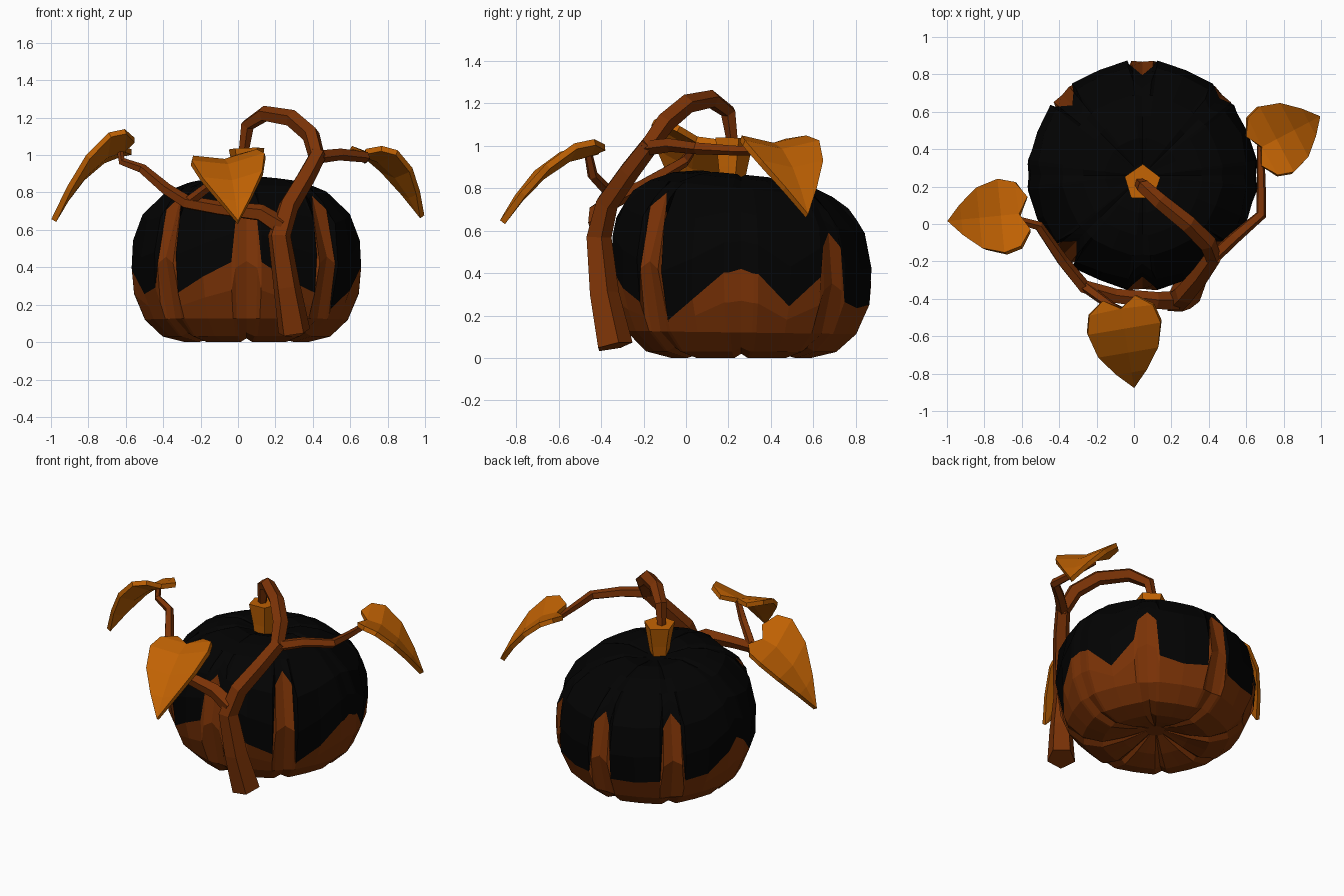
import bpy, bmesh, math
from mathutils import Vector

if "Cube" in bpy.data.objects:
    bpy.data.objects.remove(bpy.data.objects["Cube"])


def material(name, rgb):
    m = bpy.data.materials.new(name)
    m.diffuse_color = (*rgb, 1)
    m.use_nodes = True
    m.node_tree.nodes["Principled BSDF"].inputs["Base Color"].default_value = m.diffuse_color
    return m


ORANGE = material("leaf orange", (0.53, 0.122, 0.001))
BROWN = material("vine brown", (0.2, 0.033, 0.002))
BLACK = material("rind black", (0.0008, 0.0008, 0.0008))


def finish(bm, name, mats):
    bmesh.ops.recalc_face_normals(bm, faces=bm.faces[:])
    me = bpy.data.meshes.new(name)
    bm.to_mesh(me)
    bm.free()
    for m in mats:
        me.materials.append(m)
    ob = bpy.data.objects.new(name, me)
    bpy.context.collection.objects.link(ob)
    return ob


# Pumpkin: black rind above, brown drips rising from the base
CX, CY = 0.045, 0.26
PROFILE = [(0.0, 0.33), (0.03, 0.45), (0.12, 0.545), (0.28, 0.612), (0.45, 0.618),
           (0.6, 0.603), (0.74, 0.52), (0.82, 0.4), (0.87, 0.22)]
# Heights of each drip's peak, the rim either side of it, and the valley after it
PEAKS = [0.42, 0.62, 0.70, 0.71, 0.44, 0.75, 0.69, 0.75]
BEFORE = [0.40, 0.40, 0.27, 0.27, 0.38, 0.28, 0.40, 0.25]
AFTER = [0.40, 0.28, 0.26, 0.26, 0.38, 0.25, 0.40, 0.17]
VALLEY = [0.25, 0.25, 0.25, 0.27, 0.25, 0.33, 0.31, 0.27]


def radius(z):
    for (z0, r0), (z1, r1) in zip(PROFILE, PROFILE[1:]):
        if z <= z1:
            return r0 + (r1 - r0) * (z - z0) / (z1 - z0)
    return PROFILE[-1][1]


def pumpkin():
    bm = bmesh.new()
    cols = []
    for k, peak in enumerate(PEAKS):
        m = (k + 1) % 8
        for off, edge, scale in [(0, peak, 0.985), (5.5, max(peak - 0.07, 0.4), 1),
                                 (7.5, AFTER[k], 1.003), (22.5, VALLEY[k], 0.985),
                                 (37.5, BEFORE[m], 1.003), (39.5, max(PEAKS[m] - 0.07, 0.4), 1)]:
            a = math.radians(45 * k + off)
            lower = [0, 0.03, 0.12, 0.12 + (edge - 0.12) * 0.5, edge]
            upper = [edge + (0.8 - edge) * f for f in (0.35, 0.7, 1)]
            rings = [(0.08, 0.06), (0.03, 0.2)]
            rings += [(z, radius(z)) for z in lower + upper]
            rings += [(0.845, 0.32), (0.865, 0.2), (0.83, 0.06)]
            col = []
            for z, r in rings:
                y = r * scale * math.sin(a)
                tilt = 0.1 * y * z / 0.87
                crease = 0
                if off == 0 and 0.1 < r < 0.5:
                    crease = -0.012 if z > 0.8 else 0.02 if z < 0.05 else 0
                col.append(bm.verts.new((CX + r * scale * math.cos(a), CY + y, z - tilt + crease)))
            cols.append(col)
    n = len(cols)
    for i in range(n):
        a, b = cols[i], cols[(i + 1) % n]
        for j in range(len(a) - 1):
            f = bm.faces.new((a[j], b[j], b[j + 1], a[j + 1]))
            f.material_index = 0 if j < 6 else 1
    bm.faces.new([c[0] for c in reversed(cols)])
    bm.faces.new([c[-1] for c in cols]).material_index = 1
    return finish(bm, "pumpkin", [BROWN, BLACK])


pumpkin()


# Tapered tubes for the vine and stem; points are (x, y, z, radius)
def tube(name, pts, mat, sides=5):
    bm = bmesh.new()
    ps = [Vector(p[:3]) for p in pts]
    rings = []
    side = None
    for i, p in enumerate(ps):
        t = (ps[min(i + 1, len(ps) - 1)] - ps[max(i - 1, 0)]).normalized()
        if side is None:
            side = Vector((1, 0.3, 0)) if abs(t.x) < 0.8 else Vector((0, 1, 0.3))
        side = (side - t * side.dot(t)).normalized()
        up = t.cross(side)
        rings.append([bm.verts.new(p + pts[i][3] * (side * math.cos(a) + up * math.sin(a)))
                      for a in (2 * math.pi * k / sides for k in range(sides))])
    for a, b in zip(rings, rings[1:]):
        for k in range(sides):
            m = (k + 1) % sides
            bm.faces.new((a[k], a[m], b[m], b[k]))
    bm.faces.new(rings[0])
    bm.faces.new(rings[-1])
    return finish(bm, name, [mat])


tube("stem", [(0.05, 0.21, 0.80, 0.06), (0.05, 0.215, 0.9, 0.075), (0.045, 0.22, 1.035, 0.1)], ORANGE)
tube("vine_trunk", [(0.30, -0.34, 0.055, 0.09), (0.26, -0.39, 0.3, 0.075), (0.22, -0.415, 0.57, 0.064),
                    (0.27, -0.375, 0.73, 0.057), (0.36, -0.27, 0.88, 0.052), (0.43, -0.17, 1.01, 0.047)], BROWN)
tube("vine_loop", [(0.425, -0.19, 0.98, 0.045), (0.39, -0.1, 1.11, 0.05), (0.29, 0.0, 1.195, 0.048),
                   (0.14, 0.12, 1.22, 0.044), (0.05, 0.2, 1.16, 0.038), (0.03, 0.22, 1.02, 0.028)], BROWN)
tube("vine_right", [(0.41, -0.19, 0.99, 0.038), (0.54, -0.07, 1.005, 0.034), (0.68, 0.05, 0.99, 0.03),
                    (0.68, 0.22, 0.98, 0.025), (0.675, 0.42, 0.975, 0.02)], BROWN)
tube("vine_left", [(0.23, -0.41, 0.62, 0.055), (0.12, -0.41, 0.69, 0.048), (-0.1, -0.385, 0.715, 0.04),
                   (-0.27, -0.335, 0.745, 0.038), (-0.38, -0.2, 0.815, 0.033),
                   (-0.51, -0.01, 0.925, 0.027), (-0.62, 0.02, 0.965, 0.022), (-0.63, 0.04, 1.02, 0.018)], BROWN)
tube("vine_front", [(-0.27, -0.33, 0.745, 0.03), (-0.12, -0.44, 0.86, 0.026),
                    (-0.07, -0.46, 0.96, 0.02)], BROWN)


# Heart-shaped drooping leaves with a creased midrib; roll lifts one side
OUTLINE = [(0.0, 0.0), (-0.13, 0.09), (0.02, 0.175), (0.25, 0.2), (0.55, 0.165), (0.8, 0.085), (1, 0)]
RIB = [0.0, 0.25, 0.55, 0.8]


def leaf(name, base, tip, roll):
    base, tip = Vector(base), Vector(tip)
    run = Vector((tip.x - base.x, tip.y - base.y, 0))
    side = Vector((-run.y, run.x, 0)).normalized()
    bm = bmesh.new()

    def vert(s, w):
        p = base + run * s + side * w
        p.z = base.z + (tip.z - base.z) * max(s, 0) ** 1.8 + abs(w) * 0.2 + w * roll
        return bm.verts.new(p)

    rib = [vert(s, 0) for s in RIB]
    end = vert(1, 0)
    for sign in (1, -1):
        e = [vert(s, w * sign) for s, w in OUTLINE[1:-1]]
        faces = [(rib[0], e[0], e[1]), (rib[0], e[1], e[2], rib[1]),
                 (rib[1], e[2], e[3], rib[2]), (rib[2], e[3], e[4], rib[3]), (rib[3], e[4], end)]
        for f in faces:
            bm.faces.new(f if sign < 0 else f[::-1])
    ob = finish(bm, name, [ORANGE])
    mod = ob.modifiers.new("thickness", "SOLIDIFY")
    mod.thickness = 0.03
    mod.offset = 0
    return ob


leaf("leaf_front", (-0.07, -0.45, 0.965), (0.0, -0.865, 0.64), 0.1)
leaf("leaf_left", (-0.61, 0.05, 1.03), (-0.985, 0.015, 0.65), 0.35)
leaf("leaf_right", (0.68, 0.41, 1.0), (0.985, 0.57, 0.67), 0.0)
